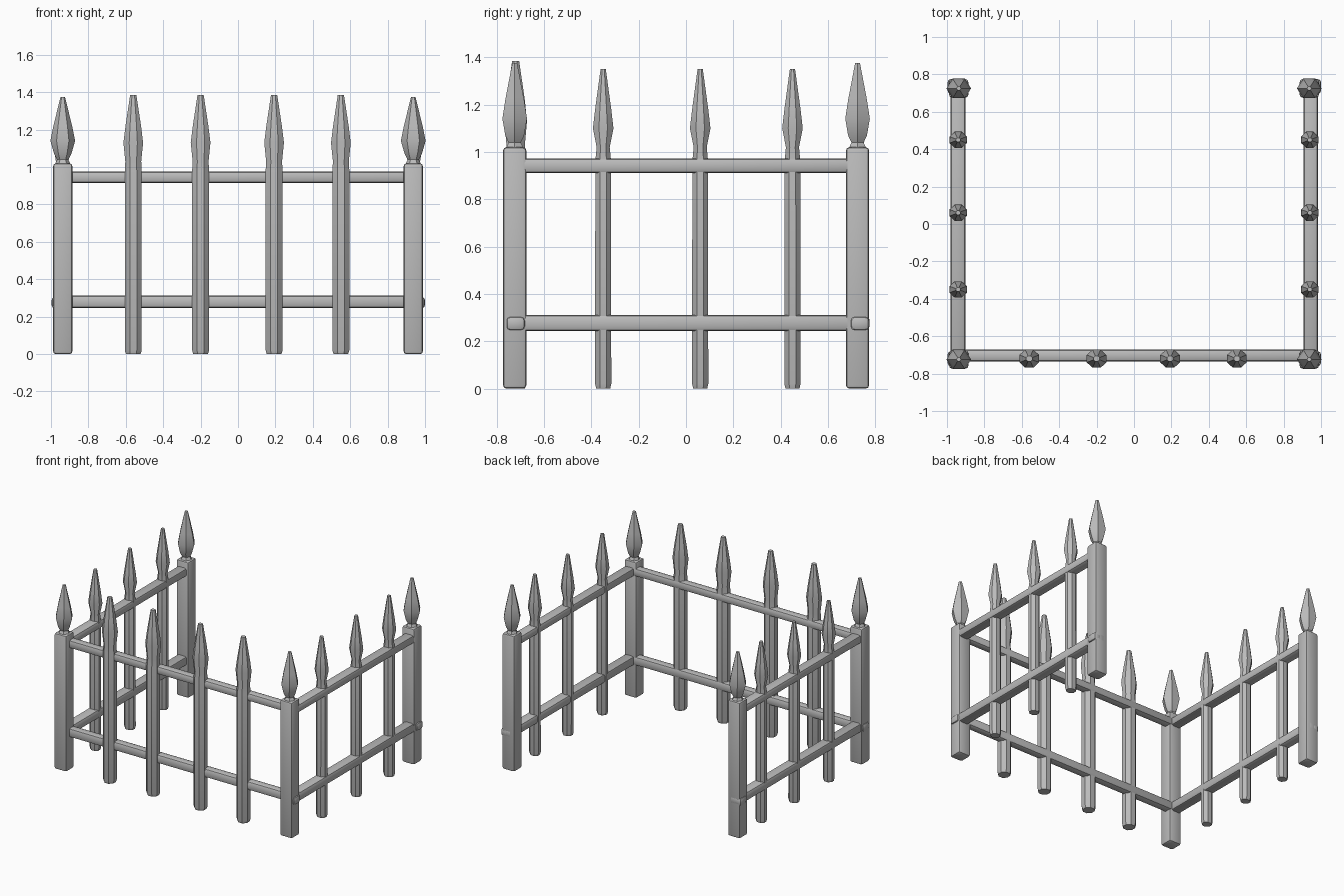
import bpy, bmesh, math
from math import radians

cube = bpy.data.objects.get("Cube")
if cube:
    bpy.data.objects.remove(cube, do_unlink=True)

grey = bpy.data.materials.new("plain_grey")
grey.use_nodes = True
COLOUR = (0.5, 0.5, 0.5, 1)
grey.diffuse_color = COLOUR
grey.node_tree.nodes["Principled BSDF"].inputs["Base Color"].default_value = COLOUR


def finish(bm, name, loc, angle=35):
    bmesh.ops.recalc_face_normals(bm, faces=bm.faces)
    mesh = bpy.data.meshes.new(name)
    bm.to_mesh(mesh)
    bm.free()
    mesh.materials.append(grey)
    ob = bpy.data.objects.new(name, mesh)
    bpy.context.collection.objects.link(ob)
    ob.location = loc
    bpy.ops.object.select_all(action="DESELECT")
    ob.select_set(True)
    bpy.context.view_layer.objects.active = ob
    bpy.ops.object.shade_smooth_by_angle(angle=radians(angle))
    return ob


def turned(name, loc, profile, sides, turn=0.0):
    """Closed faceted solid from (half width x, half width y, z) rings."""
    bm = bmesh.new()
    rings = []
    for rx, ry, z in profile:
        angles = [turn + math.tau * i / sides for i in range(sides)]
        rings.append([bm.verts.new((rx * math.cos(a), ry * math.sin(a), z)) for a in angles])
    for low, high in zip(rings, rings[1:]):
        for i in range(sides):
            j = (i + 1) % sides
            bm.faces.new((low[i], low[j], high[j], high[i]))
    bm.faces.new(rings[0][::-1])
    bm.faces.new(rings[-1])
    return finish(bm, name, loc)


def beam(name, loc, size, bevel):
    """Box with softened edges."""
    bm = bmesh.new()
    bmesh.ops.create_cube(bm, size=1)
    bmesh.ops.scale(bm, vec=size, verts=bm.verts)
    bmesh.ops.bevel(bm, geom=bm.edges[:], offset=bevel, segments=2,
                    profile=0.5, affect="EDGES")
    return finish(bm, name, loc, 40)


FRONT_Y, BACK_Y, SIDE_X = -0.72, 0.725, 0.937

# Corner posts with spear finials
finial = [(0.05, 0.05, 1.0), (0.03, 0.03, 1.04), (0.046, 0.046, 1.07),
          (0.066, 0.06, 1.14), (0.05, 0.046, 1.22), (0.012, 0.012, 1.375)]
for side, x in (("right", -SIDE_X), ("left", SIDE_X)):
    for end, y in (("front", FRONT_Y - 0.004), ("back", BACK_Y)):
        beam(f"{end}_{side}_post", (x, y, 0.51), (0.102, 0.098, 1.02), 0.014)
        turned(f"{end}_{side}_finial", (x, y, 0), finial, 6)

# Front pickets: stout shafts with blunt tips
front_shape = [(0.042, 0.042, 0), (0.049, 0.048, 0.02), (0.049, 0.048, 0.98),
               (0.046, 0.042, 1.03), (0.057, 0.052, 1.13), (0.045, 0.042, 1.22),
               (0.018, 0.016, 1.385)]
for i, x in enumerate((-0.56, -0.2, 0.193, 0.55)):
    turned(f"front_picket_{i + 1}", (x, FRONT_Y, 0), front_shape, 8, math.pi / 8)

# Side pickets: slimmer shafts with a flared head
side_shape = [(0.036, 0.032, 0), (0.042, 0.037, 0.02), (0.042, 0.036, 0.96),
              (0.034, 0.03, 1.02), (0.05, 0.047, 1.1), (0.04, 0.037, 1.18),
              (0.013, 0.012, 1.35)]
for side, x in (("right", -0.94), ("left", 0.94)):
    for i, y in enumerate((-0.35, 0.06, 0.45)):
        turned(f"{side}_picket_{i + 1}", (x, y, 0), side_shape, 8, math.pi / 8)

# Horizontal rails on the three closed sides
for level, z, height in (("upper", 0.945, 0.062), ("lower", 0.28, 0.068)):
    beam(f"front_{level}_rail", (0, -0.703, z), (1.88, 0.064, height), 0.018)
    for side, x in (("right", -0.94), ("left", 0.945)):
        length = 1.44 if level == "upper" else 1.51
        beam(f"{side}_{level}_rail", (x, 0.02, z - 0.003), (0.08, length, height), 0.018)

# Rail end stubs showing at the outer faces of the lower joints
for x in (-0.965, 0.968):
    for y in (FRONT_Y, BACK_Y + 0.01):
        beam("rail_end_stub", (x, y, 0.275), (0.064, 0.08, 0.06), 0.018)
